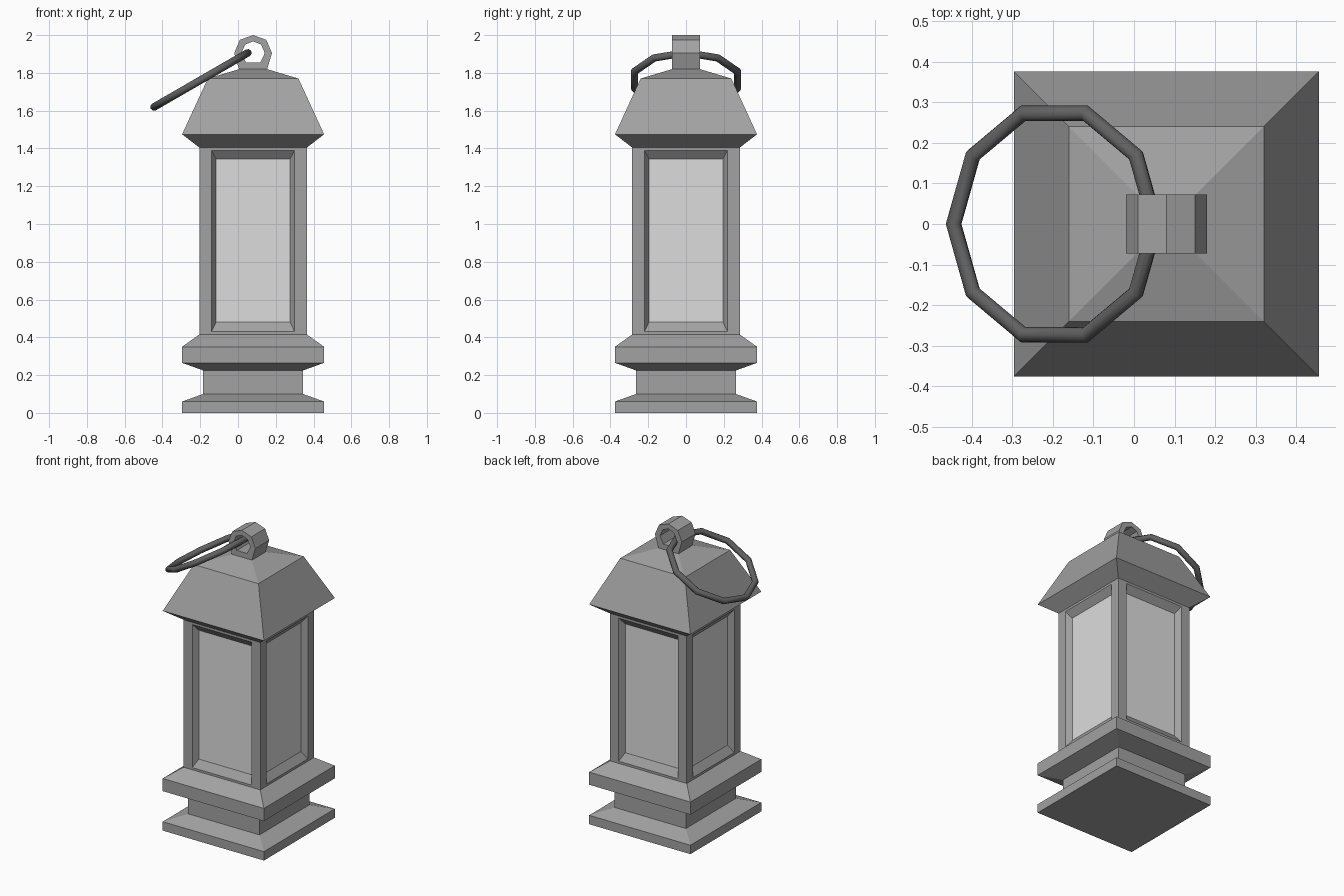
import bpy, bmesh, math
from mathutils import Vector, Matrix

default = bpy.data.objects.get("Cube")
if default:
    bpy.data.objects.remove(default, do_unlink=True)

CENTRE_X = 0.08  # the body stands off centre to balance the handle


def material(name, value):
    m = bpy.data.materials.new(name)
    m.use_nodes = True
    colour = (value, value, value, 1)
    m.diffuse_color = colour
    m.node_tree.nodes["Principled BSDF"].inputs["Base Color"].default_value = colour
    return m


metal = material("grey metal", 0.36)
glass = material("pale glass", 0.72)
iron = material("dark iron", 0.12)


def finish(bm, name, mats, x=CENTRE_X):
    bmesh.ops.recalc_face_normals(bm, faces=bm.faces)
    mesh = bpy.data.meshes.new(name)
    bm.to_mesh(mesh)
    bm.free()
    for m in mats:
        mesh.materials.append(m)
    obj = bpy.data.objects.new(name, mesh)
    obj.location.x = x
    bpy.context.collection.objects.link(obj)
    return obj


def square_stack(profile):
    """Stack square rings given as (half width, height) and cap both ends."""
    bm = bmesh.new()
    corners = [(-1, -1), (1, -1), (1, 1), (-1, 1)]
    rings = [[bm.verts.new((a * w, b * w, z)) for a, b in corners] for w, z in profile]
    for low, high in zip(rings, rings[1:]):
        for i in range(4):
            j = (i + 1) % 4
            bm.faces.new((low[i], low[j], high[j], high[i]))
    bm.faces.new(rings[0][::-1])
    bm.faces.new(rings[-1])
    bm.normal_update()
    return bm


# Stepped base
finish(square_stack([(0.376, 0), (0.376, 0.06), (0.265, 0.10), (0.265, 0.225),
                     (0.376, 0.265), (0.376, 0.35), (0.285, 0.415)]), "base", [metal])

# Roof with flared underside
finish(square_stack([(0.285, 1.405), (0.376, 1.475), (0.24, 1.77), (0.073, 1.82)]),
       "roof", [metal])


# Body with a bevelled, recessed window on each side
def inset_to(bm, face, half, low, high, wall):
    n = face.normal.copy()
    side = n.cross(Vector((0, 0, 1)))
    middle = face.calc_center_median().z
    bmesh.ops.inset_individual(bm, faces=[face], thickness=0.01)
    for v in face.verts:
        s = math.copysign(half, v.co.dot(side))
        z = high if v.co.z > middle else low
        v.co = n * wall + side * s + Vector((0, 0, z))


body = square_stack([(0.285, 0.415), (0.285, 1.405)])
for face in [f for f in body.faces if abs(f.normal.z) < 0.5]:
    inset_to(body, face, 0.22, 0.43, 1.39, 0.285)
    body.normal_update()
    inset_to(body, face, 0.196, 0.48, 1.345, 0.25)
    face.material_index = 1
finish(body, "lantern_body", [metal, glass])

# Hanging eye on the roof: a faceted loop, extruded front to back
outer = [(0, 2.0), (0.07, 1.975), (0.1, 1.905), (0.073, 1.815)]
inner = [(0, 1.967), (0.042, 1.95), (0.062, 1.905), (0.038, 1.855)]


def mirrored(half):
    return half + [(-x, z) for x, z in reversed(half[1:])]


eye = bmesh.new()
loops = [[eye.verts.new((x, y, z)) for x, z in mirrored(half)]
         for half, y in ((outer, -0.073), (outer, 0.073), (inner, 0.073), (inner, -0.073))]
for a, b in zip(loops, loops[1:] + loops[:1]):
    for i in range(len(a)):
        j = (i + 1) % len(a)
        eye.faces.new((a[i], a[j], b[j], b[i]))
finish(eye, "hanging_eye", [metal])

# Ten-sided handle ring, tilted down to one side
bpy.ops.mesh.primitive_torus_add(major_segments=10, minor_segments=8,
                                 major_radius=0.287, minor_radius=0.02)
handle = bpy.context.object
handle.name = "handle_ring"
handle.data.transform(Matrix.Rotation(math.pi, 4, "Z"))
handle.rotation_euler = (0, math.radians(-30), 0)
handle.location = (-0.196, 0, 1.763)
handle.data.materials.append(iron)
bpy.ops.object.shade_smooth_by_angle(angle=math.radians(50))
